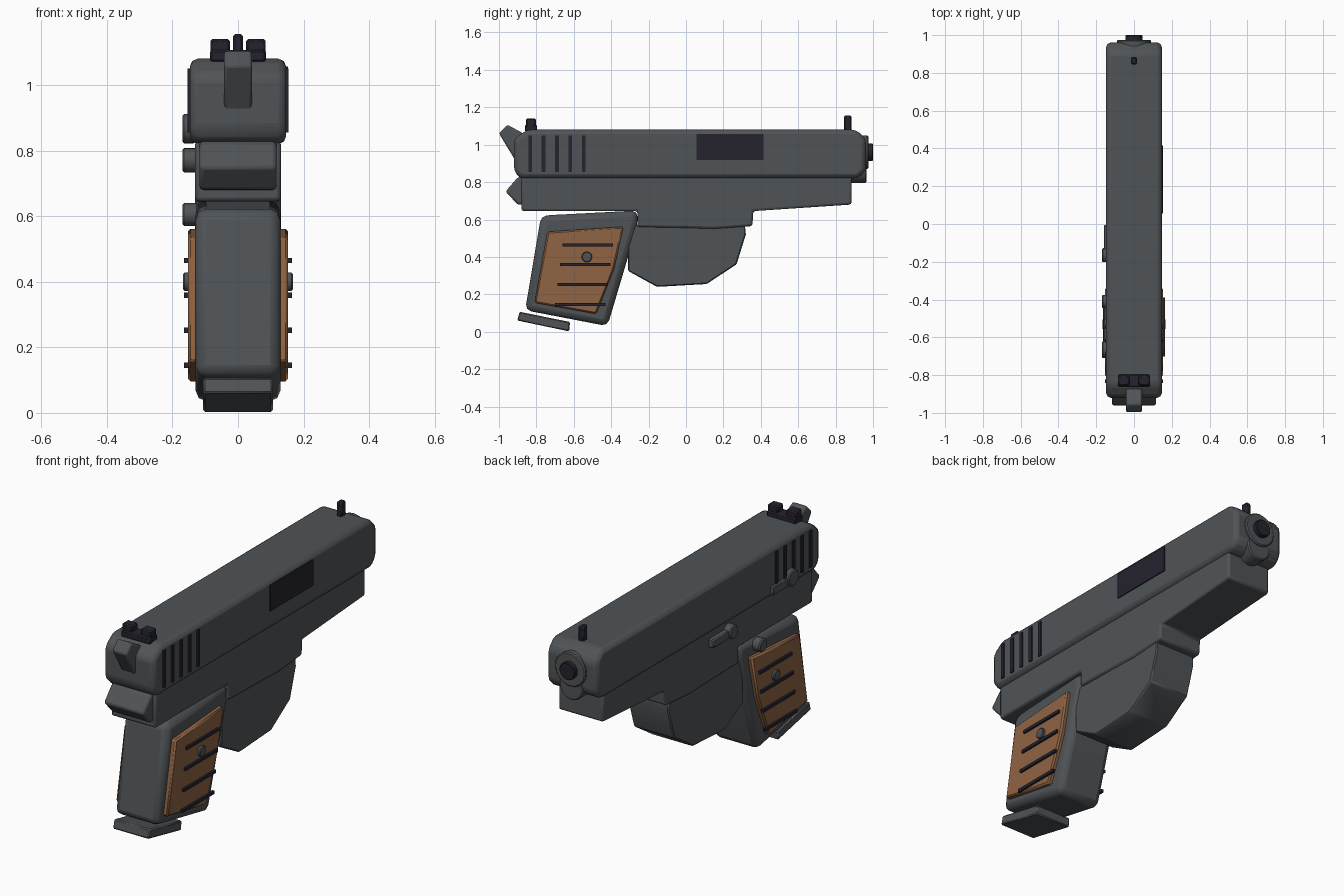
import bpy, math

if "Cube" in bpy.data.objects:
    bpy.data.objects.remove(bpy.data.objects["Cube"])


def make_mat(name, rgb):
    m = bpy.data.materials.new(name)
    m.diffuse_color = (*rgb, 1)
    m.use_nodes = True
    m.node_tree.nodes["Principled BSDF"].inputs["Base Color"].default_value = m.diffuse_color
    return m


STEEL = make_mat("gunmetal grey", (0.080, 0.088, 0.095))
BLACK = make_mat("blue black", (0.018, 0.016, 0.027))
WOOD = make_mat("brown wood", (0.274, 0.125, 0.056))


def finish(ob, mat, bevel=0.0, segs=2):
    ob.data.materials.append(mat)
    if bevel:
        b = ob.modifiers.new("bevel", 'BEVEL')
        b.width, b.segments = bevel, segs
        b.limit_method, b.angle_limit = 'ANGLE', math.radians(25)
    bpy.ops.object.select_all(action='DESELECT')
    ob.select_set(True)
    bpy.context.view_layer.objects.active = ob
    bpy.ops.object.shade_smooth_by_angle(angle=math.radians(32))
    return ob


def prism(name, profile, x0, x1, mat, bevel=0.0, segs=2):
    """Extrude a side profile of (y, z) points from x0 to x1."""
    area = sum(a[0] * b[1] - b[0] * a[1]
               for a, b in zip(profile, profile[1:] + profile[:1]))
    pts = profile if area > 0 else profile[::-1]
    n = len(pts)
    verts = [(x, y, z) for x in (x0, x1) for y, z in pts]
    faces = [tuple(range(n))[::-1], tuple(range(n, 2 * n))]
    faces += [(i, (i + 1) % n, n + (i + 1) % n, n + i) for i in range(n)]
    me = bpy.data.meshes.new(name)
    me.from_pydata(verts, [], faces)
    ob = bpy.data.objects.new(name, me)
    bpy.context.collection.objects.link(ob)
    return finish(ob, mat, bevel, segs)


def box(name, x, y, z, mat, bevel=0.0, segs=2):
    return prism(name, [(y[0], z[0]), (y[1], z[0]), (y[1], z[1]), (y[0], z[1])],
                 x[0], x[1], mat, bevel, segs)


def disc(name, axis, centre, r, depth, mat, bevel=0.006):
    rot = (0, math.pi / 2, 0) if axis == 'x' else (math.pi / 2, 0, 0)
    bpy.ops.mesh.primitive_cylinder_add(vertices=24, radius=r, depth=depth,
                                        location=centre, rotation=rot)
    ob = bpy.context.object
    ob.name = name
    return finish(ob, mat, bevel, 1)


# Slide with clipped ends
prism("slide", [(-0.92, 0.86), (-0.89, 0.82), (0.92, 0.82), (0.962, 0.86),
                (0.962, 1.03), (0.91, 1.08), (-0.85, 1.08), (-0.92, 1.03)],
      -0.147, 0.147, STEEL, 0.024)

# Frame with dust cover and trigger housing
prism("frame", [(-0.88, 0.645), (-0.26, 0.645), (-0.26, 0.56), (0.0, 0.555),
                (0.15, 0.55), (0.355, 0.565), (0.36, 0.645), (0.885, 0.68),
                (0.885, 0.83), (-0.88, 0.83)],
      -0.131, 0.131, STEEL, 0.012)

# Solid trigger guard
prism("trigger_guard", [(-0.31, 0.57), (-0.31, 0.325), (-0.155, 0.24),
                        (0.11, 0.255), (0.27, 0.36), (0.32, 0.52), (0.315, 0.57)],
      -0.12, 0.12, STEEL, 0.006, 1)

# Grip body and magazine base
prism("grip", [(-0.775, 0.62), (-0.70, 0.625), (-0.258, 0.648), (-0.262, 0.56),
               (-0.42, 0.03), (-0.86, 0.115)], -0.129, 0.129, STEEL, 0.032)
prism("magazine_base", [(-0.89, 0.107), (-0.62, 0.052), (-0.625, 0.002),
                        (-0.902, 0.06)], -0.106, 0.106, STEEL, 0.006, 1)

# Beavertail and hammer
prism("beavertail", [(-0.86, 0.837), (-0.90, 0.825), (-0.965, 0.75),
                     (-0.90, 0.68), (-0.86, 0.68)], -0.117, 0.117, STEEL, 0.012)
prism("hammer", [(-0.955, 1.107), (-1.0, 1.06), (-0.915, 0.92), (-0.86, 0.92),
                 (-0.86, 1.055)], -0.043, 0.043, STEEL, 0.01)

# Sights
box("rear_sight_base", (-0.085, 0.085), (-0.862, -0.797), (1.07, 1.107), BLACK, 0.006, 1)
for side, s in (("left", -1), ("right", 1)):
    xs = sorted((s * 0.025, s * 0.084))
    box("rear_sight_post_" + side, xs, (-0.855, -0.803), (1.095, 1.14), BLACK, 0.006, 1)
box("front_sight", (-0.015, 0.015), (0.845, 0.885), (1.07, 1.155), BLACK, 0.006, 1)

# Muzzle bushing, bore and recoil plug
disc("muzzle_bushing", 'y', (0, 0.945, 0.96), 0.09, 0.06, STEEL)
disc("bore", 'y', (0, 0.97, 0.96), 0.046, 0.06, BLACK, 0.004)
disc("recoil_plug", 'y', (0, 0.92, 0.865), 0.07, 0.09, STEEL)

# Ejection port plate
box("ejection_port", (0.145, 0.153), (0.055, 0.415), (0.918, 1.056), BLACK)

# Parts repeated on both sides
for side, s in (("left", -1), ("right", 1)):
    for i in range(5):
        y = -0.833 + 0.0715 * i
        box(f"serration_{side}_{i + 1}", sorted((s * 0.145, s * 0.154)),
            (y - 0.01, y + 0.01), (0.855, 1.05), BLACK)
    prism("grip_panel_" + side, [(-0.74, 0.535), (-0.335, 0.562), (-0.385, 0.335),
                                 (-0.48, 0.095), (-0.81, 0.155)],
          *sorted((s * 0.12, s * 0.153)), WOOD, 0.008, 1)
    for i in range(4):
        y, z = -0.525 - 0.0135 * i, 0.465 - 0.1065 * i
        box(f"grip_groove_{side}_{i + 1}", sorted((s * 0.15, s * 0.164)),
            (y - 0.135, y + 0.135), (z - 0.008, z + 0.008), BLACK)
    disc("grip_screw_" + side, 'x', (s * 0.152, -0.53, 0.40), 0.028, 0.03, STEEL, 0.004)

# Controls on the left side
disc("safety_button", 'x', (-0.15, -0.665, 0.867), 0.045, 0.04, STEEL)
box("safety_lever", (-0.161, -0.12), (-0.66, -0.50), (0.83, 0.88), STEEL, 0.005, 1)
disc("slide_stop_button", 'x', (-0.145, -0.165, 0.77), 0.037, 0.05, STEEL)
box("slide_stop_lever", (-0.16, -0.12), (-0.16, -0.005), (0.74, 0.785), STEEL, 0.005, 1)
disc("magazine_release", 'x', (-0.145, -0.41, 0.605), 0.035, 0.05, STEEL)
